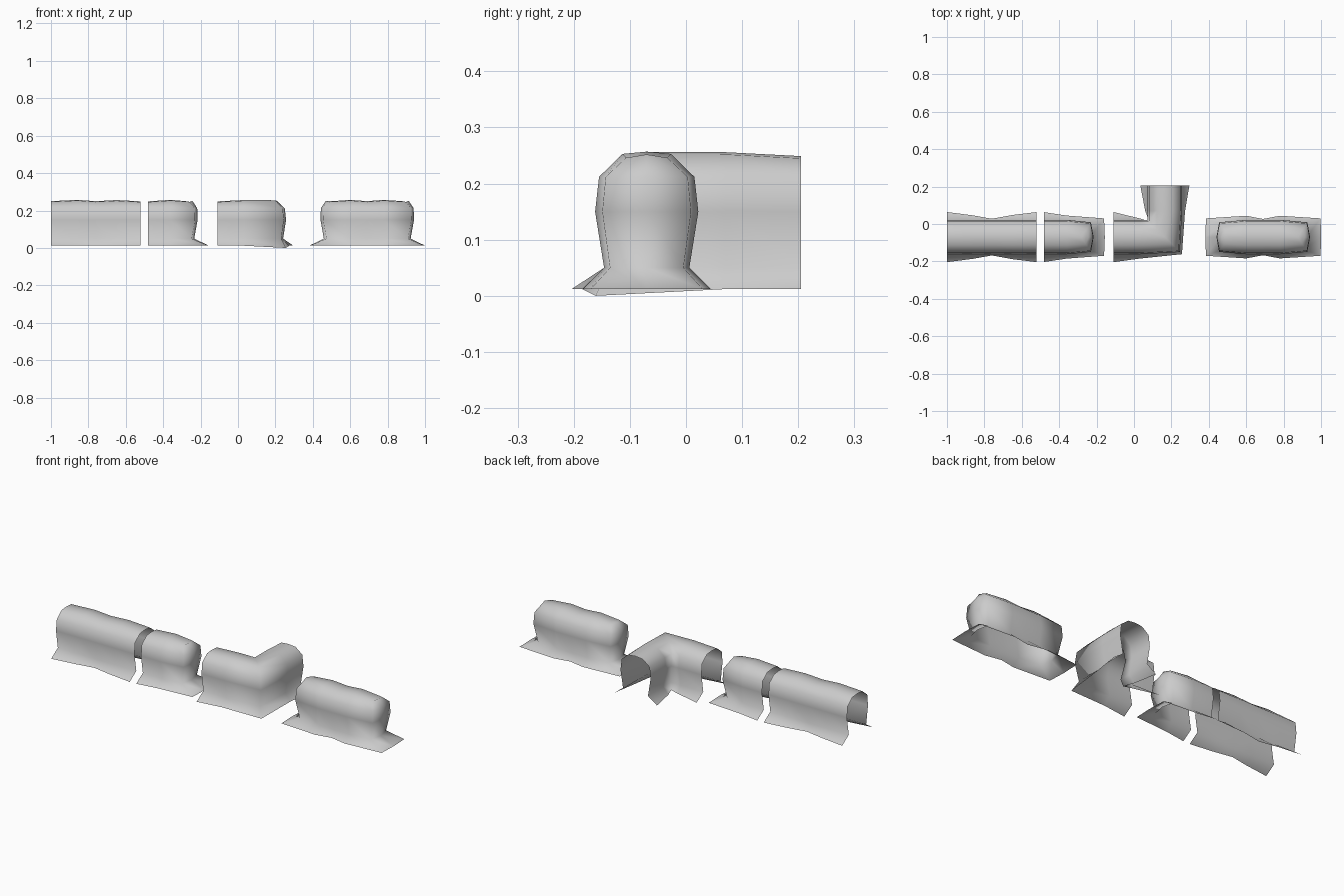
import bpy, bmesh
from mathutils import Vector

if "Cube" in bpy.data.objects:
    bpy.data.objects.remove(bpy.data.objects["Cube"])

# Half profile of a wall: half width, height (the base width is set per station)
PROFILE = [(0.13, 0.012), (0.076, 0.05), (0.092, 0.15), (0.085, 0.212), (0.043, 0.252)]
# How far each profile level of a rounded end sticks out past its station
END_OUT = [0.12, 0.032, 0.050, 0.048, 0.022]


def station(x, y, left=(0, 1), right=(0, -1), base_l=0.13, base_r=None,
            top=0.252, end=0, low=None):
    """One cross-section; end = -1 or 1 makes it the rim of a rounded end."""
    return dict(c=Vector((x, y, 0)), l=Vector((*left, 0)), r=Vector((*right, 0)),
                bl=base_l, br=base_l if base_r is None else base_r,
                top=top, end=end, low=low)


def wall(name, stations):
    bm = bmesh.new()
    rows = []
    for s in stations:
        sides = []
        for d, base in ((s['l'], s['bl']), (s['r'], s['br'])):
            col = []
            for k, (w, z) in enumerate(PROFILE):
                w = base if k == 0 else w
                if k and s['end']:
                    w *= 0.86
                if k == 4:
                    z = s['top'] - 0.004
                if k == 0 and s['low'] is not None and d == s['r']:
                    z = s['low']
                p = s['c'] + d * w
                p.x += s['end'] * END_OUT[k]
                col.append(bm.verts.new((p.x, p.y, z)))
            sides.append(col)
        centre = bm.verts.new((s['c'].x, s['c'].y, s['top']))
        rows.append(sides[0] + [centre] + sides[1][::-1])

    # Skin between neighbouring sections
    for a, b in zip(rows, rows[1:]):
        for k in range(10):
            bm.faces.new((a[k], a[k + 1], b[k + 1], b[k]))

    # Rounded ends
    for s, row in zip(stations, rows):
        if not s['end']:
            continue
        mid = []
        for k, (w, z) in enumerate(PROFILE):
            out = END_OUT[k] + (0.014 if k else 0.004)
            mid.append(bm.verts.new((s['c'].x + s['end'] * out, s['c'].y, z)))
        left, right = row[:5], row[:5:-1]
        quads = [(left[4], row[5], right[4], mid[4])]
        for k in range(4):
            quads.append((left[k], left[k + 1], mid[k + 1], mid[k]))
            quads.append((mid[k], mid[k + 1], right[k + 1], right[k]))
        for q in quads:
            bm.faces.new(q if s['end'] > 0 else q[::-1])

    for f in bm.faces:
        f.smooth = True
    me = bpy.data.meshes.new(name)
    bm.to_mesh(me)
    bm.free()
    ob = bpy.data.objects.new(name, me)
    bpy.context.collection.objects.link(ob)
    return ob


Y = -0.07

# Straight piece, open at both ends
wall("straight_wall", [
    station(x, Y, base_l=b, top=t) for x, b, t in
    ((-1.0, 0.134, 0.25), (-0.86, 0.116, 0.257), (-0.76, 0.098, 0.25),
     (-0.65, 0.118, 0.256), (-0.52, 0.134, 0.249))])

# End piece, open on the left and rounded on the right
wall("end_wall", [
    station(-0.48, Y, base_l=0.133, top=0.249),
    station(-0.36, Y, base_l=0.115, top=0.257),
    station(-0.28, Y, base_l=0.1, top=0.25, end=1)])

# Corner piece, mitred between two open ends
CX = 0.165
wall("corner_wall", [
    station(-0.11, Y, base_l=0.134, top=0.249),
    station(0.03, Y, base_l=0.1, base_r=0.115, top=0.256),
    station(CX, Y, (-1, 1), (0.87, -0.87), 0.085, 0.105, top=0.256, low=0.0),
    station(CX, 0.07, (-1, 0), (1, 0), 0.105, 0.108, top=0.256),
    station(CX, 0.205, (-1, 0), (1, 0), 0.131, 0.131, top=0.249)])

# Free-standing piece, rounded at both ends
wall("short_wall", [
    station(x, Y, base_l=b, top=t, end=e) for x, b, t, e in
    ((0.505, 0.1, 0.25, -1), (0.6, 0.114, 0.257, 0), (0.69, 0.097, 0.25, 0),
     (0.78, 0.114, 0.257, 0), (0.877, 0.1, 0.25, 1))])
